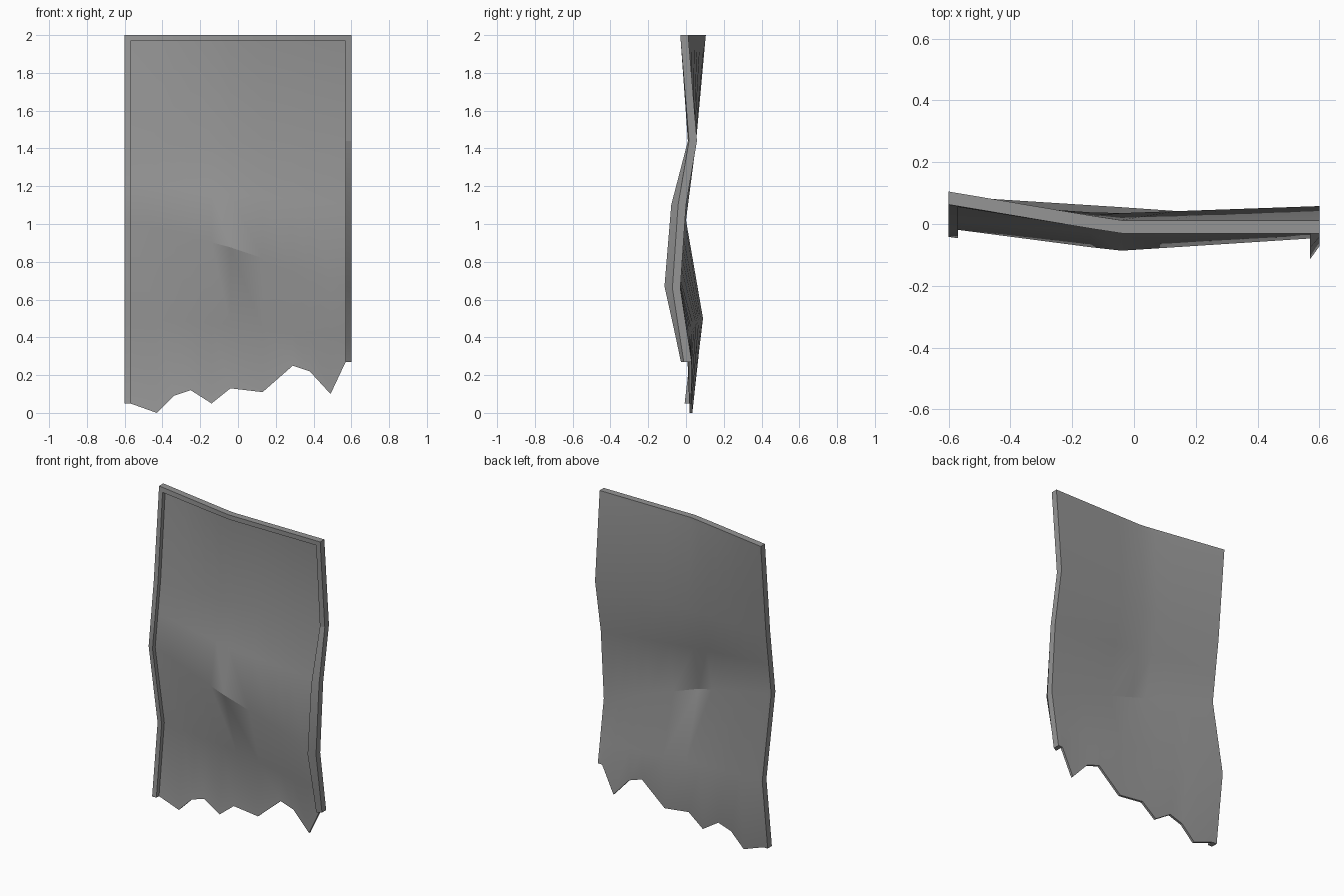
import bpy
import bmesh

cube = bpy.data.objects.get("Cube")
if cube:
    bpy.data.objects.remove(cube)

THIN, RAISE = 0.015, 0.027
RIM_X = 0.57

# Dented sheet: back surface (z, y) down the right side, middle and left side
CONTROL_X = (-0.6, -0.05, 0.6)
CONTROL = (
    ((2.0, 0.105), (2.0, 0.012), (2.0, 0.012)),
    ((1.97, 0.102), (1.97, 0.013), (1.97, 0.014)),
    ((1.42, 0.052), (1.42, 0.035), (1.44, 0.058)),
    ((1.22, 0.026), (1.16, -0.018), (1.1, 0.0)),
    ((1.02, 0.0), (0.88, -0.072), (0.66, -0.03)),
    ((0.5, 0.09), (0.47, 0.055), (0.4, 0.01)),
    ((0.05, 0.035), (0.13, 0.03), (0.27, 0.03)),
)
# Torn lower edge (x, z)
TORN = ((-0.6, 0.05), (-0.57, 0.05), (-0.43, 0), (-0.34, 0.09), (-0.25, 0.12),
        (-0.14, 0.05), (-0.04, 0.13), (0.13, 0.11), (0.29, 0.25), (0.38, 0.22),
        (0.49, 0.1), (0.57, 0.27), (0.6, 0.27))
# Extra forward curl of the left flange, per row
CURL = (0, 0, 0.005, 0.035, 0.04, 0.025, 0.015)


def surface(x, row):
    """Point on the back surface for a column x and a control row."""
    i = 0 if x < CONTROL_X[1] else 1
    t = (x - CONTROL_X[i]) / (CONTROL_X[i + 1] - CONTROL_X[i])
    (z0, y0), (z1, y1) = CONTROL[row][i], CONTROL[row][i + 1]
    return z0 + (z1 - z0) * t, y0 + (y1 - y0) * t


bm = bmesh.new()

# Back skin
grid = []
for x, torn_z in TORN:
    column = []
    for row in range(len(CONTROL)):
        z, y = surface(x, row)
        if row == len(CONTROL) - 1:
            z = torn_z
        column.append(bm.verts.new((x, y, z)))
    grid.append(column)
for a, b in zip(grid, grid[1:]):
    for r in range(len(a) - 1):
        bm.faces.new((a[r], a[r + 1], b[r + 1], b[r]))

# Front skin
out = bmesh.ops.extrude_face_region(bm, geom=bm.faces[:])["geom"]
for v in out:
    if isinstance(v, bmesh.types.BMVert):
        v.co.y -= THIN
front = [f for f in out if isinstance(f, bmesh.types.BMFace)]

# Raised rim along both sides and the top
rim = [f for f in front
       if abs(f.calc_center_median().x) > RIM_X or f.calc_center_median().z > 1.975]
out = bmesh.ops.extrude_face_region(bm, geom=rim)["geom"]
rim_verts = [v for v in out if isinstance(v, bmesh.types.BMVert)]
for v in rim_verts:
    v.co.y -= RAISE
inner = sorted((v for v in rim_verts if abs(v.co.x - RIM_X) < 0.001), key=lambda v: -v.co.z)
for v, curl in zip(inner, CURL):
    v.co.y -= curl

bmesh.ops.recalc_face_normals(bm, faces=bm.faces[:])
mesh = bpy.data.meshes.new("dented_panel")
bm.to_mesh(mesh)
bm.free()
panel = bpy.data.objects.new("dented_panel", mesh)
bpy.context.collection.objects.link(panel)

# Plain grey metal
grey = bpy.data.materials.new("grey_metal")
grey.use_nodes = True
colour = (0.3, 0.3, 0.3, 1)
grey.diffuse_color = colour
grey.node_tree.nodes["Principled BSDF"].inputs["Base Color"].default_value = colour
mesh.materials.append(grey)

bpy.ops.object.select_all(action="DESELECT")
panel.select_set(True)
bpy.context.view_layer.objects.active = panel
bpy.ops.object.shade_smooth_by_angle(angle=0.45)
